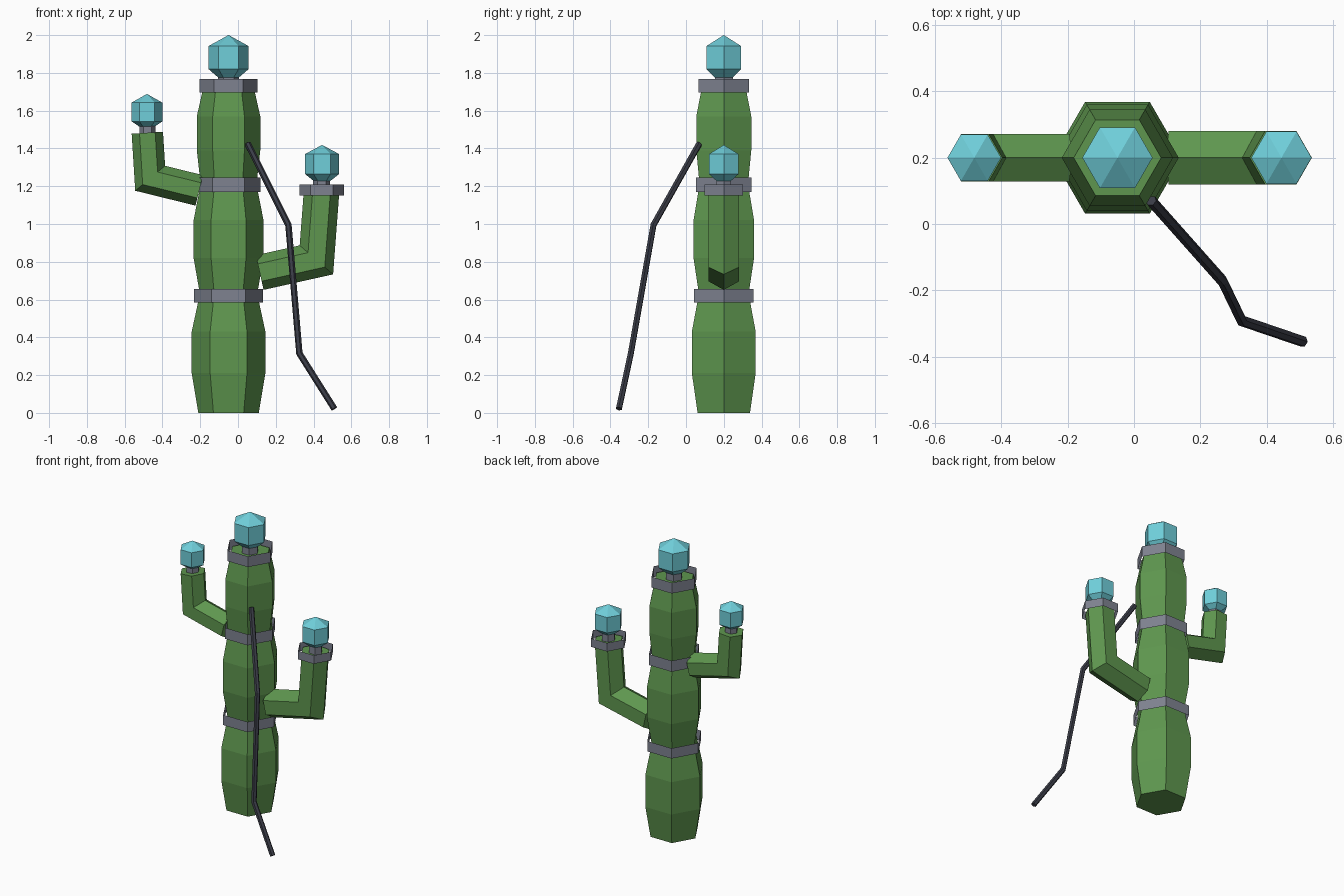
import bpy
import math
from mathutils import Vector

cube = bpy.data.objects.get("Cube")
if cube:
    bpy.data.objects.remove(cube, do_unlink=True)

SIDES = 6
DEPTH = 0.2  # y of the plant's centre plane


def material(name, rgb):
    mat = bpy.data.materials.new(name)
    mat.use_nodes = True
    colour = (*rgb, 1.0)
    mat.diffuse_color = colour
    mat.node_tree.nodes["Principled BSDF"].inputs["Base Color"].default_value = colour
    return mat


GREEN = material("cactus green", (0.112, 0.305, 0.077))
CYAN = material("crystal cyan", (0.16, 0.62, 0.70))
GREY = material("metal grey", (0.21, 0.225, 0.28))
DARK = material("dark rod", (0.042, 0.045, 0.062))


def skin(name, rings, mat, capped=True):
    """Join equal rings of points into a flat-shaded tube."""
    verts = [p for ring in rings for p in ring]
    faces = []
    for i in range(len(rings) - 1):
        for j in range(SIDES):
            k = (j + 1) % SIDES
            a, b = i * SIDES, (i + 1) * SIDES
            faces.append((a + j, a + k, b + k, b + j))
    if capped:
        faces.append(tuple(reversed(range(SIDES))))
        faces.append(tuple(range(len(verts) - SIDES, len(verts))))
    mesh = bpy.data.meshes.new(name)
    mesh.from_pydata(verts, [], faces)
    mesh.materials.append(mat)
    obj = bpy.data.objects.new(name, mesh)
    bpy.context.collection.objects.link(obj)
    return obj


def lathe(name, x, profile, mat, capped=True):
    """Six-sided turned shape from (height, radius) pairs."""
    turn = math.tau / SIDES
    rings = [[(x + r * math.cos(j * turn), DEPTH + r * math.sin(j * turn), z)
              for j in range(SIDES)] for z, r in profile]
    return skin(name, rings, mat, capped)


def sweep(name, path, radius, mat):
    """Six-sided tube with mitred bends along a path."""
    pts = [Vector(p) for p in path]
    dirs = [(b - a).normalized() for a, b in zip(pts, pts[1:])]
    v = Vector((0, 1, 0))
    v = (v - dirs[0] * v.dot(dirs[0])).normalized()
    u = v.cross(dirs[0])
    turn = math.tau / SIDES
    ring = [pts[0] + radius * (u * math.cos(j * turn) + v * math.sin(j * turn))
            for j in range(SIDES)]
    rings = [ring]
    for i, d in enumerate(dirs):
        normal = d + dirs[i + 1] if i + 1 < len(dirs) else d
        ring = [p + d * ((pts[i + 1] - p).dot(normal) / d.dot(normal)) for p in ring]
        rings.append(ring)
    return skin(name, rings, mat)


def crystal(name, x, radius, base, low, high, tip):
    lathe(name, x, [(base, radius * 0.4), (low, radius), (high, radius), (tip, 0.001)], CYAN)


def band(name, x, radius, bottom, top):
    lathe(name, x, [(bottom, radius), (top, radius)], GREY, capped=False)


# Trunk: three bulging sections
TRUNK_X = -0.05
lathe("trunk", TRUNK_X,
      [(0, 0.16), (0.21, 0.195), (0.43, 0.195), (0.63, 0.152),
       (0.82, 0.185), (1.02, 0.185), (1.21, 0.148),
       (1.39, 0.168), (1.57, 0.168), (1.73, 0.132)], GREEN)

# Arms
sweep("left_arm", [(0.115, DEPTH, 0.743), (0.415, DEPTH, 0.81), (0.443, DEPTH, 1.18)],
      0.094, GREEN)
sweep("right_arm", [(-0.205, DEPTH, 1.178), (-0.465, DEPTH, 1.242), (-0.48, DEPTH, 1.483)],
      0.083, GREEN)

# Open metal bands
band("lower_band", TRUNK_X, 0.182, 0.585, 0.655)
band("middle_band", TRUNK_X, 0.17, 1.17, 1.245)
band("upper_band", TRUNK_X, 0.153, 1.695, 1.768)
band("left_arm_band", 0.443, 0.118, 1.152, 1.21)

# Crystal sockets
lathe("trunk_socket", TRUNK_X, [(1.72, 0.055), (1.785, 0.055)], GREY)
lathe("left_socket", 0.443, [(1.17, 0.045), (1.24, 0.045)], GREY)
lathe("right_socket", -0.48, [(1.47, 0.042), (1.528, 0.042)], GREY)

# Crystals
crystal("trunk_crystal", TRUNK_X, 0.106, 1.765, 1.82, 1.942, 2.0)
crystal("left_crystal", 0.445, 0.091, 1.222, 1.265, 1.37, 1.418)
crystal("right_crystal", -0.482, 0.081, 1.51, 1.543, 1.643, 1.688)

# Bent rod hanging in front
sweep("bent_rod", [(0.052, 0.07, 1.425), (0.267, -0.172, 0.995),
                   (0.325, -0.292, 0.315), (0.51, -0.355, 0.022)], 0.017, DARK)
